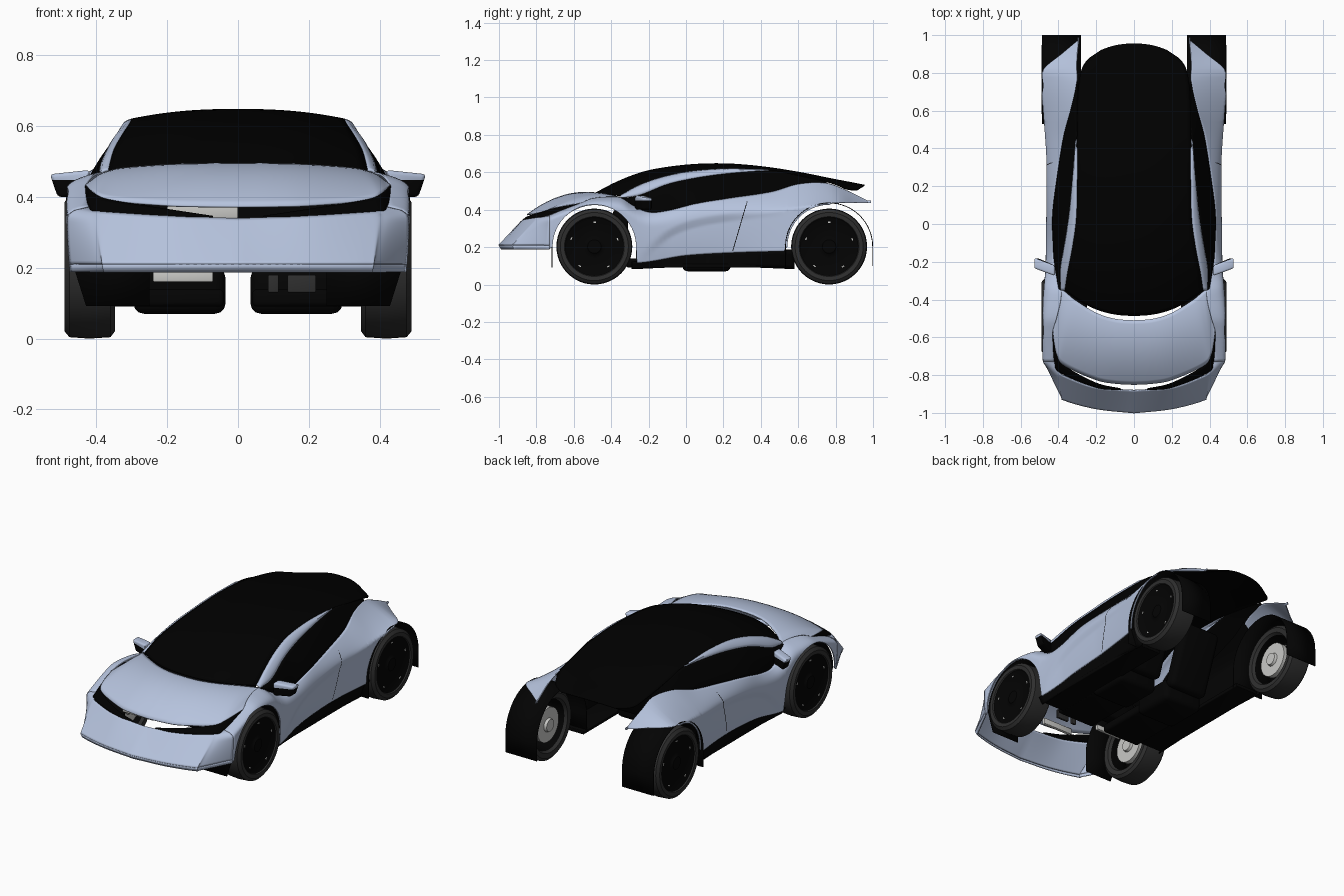
import bpy, bmesh, math
from mathutils import Matrix, Vector

if "Cube" in bpy.data.objects:
    bpy.data.objects.remove(bpy.data.objects["Cube"])


def material(name, *rgb):
    m = bpy.data.materials.new(name)
    m.use_nodes = True
    m.diffuse_color = (*rgb, 1)
    m.node_tree.nodes["Principled BSDF"].inputs["Base Color"].default_value = (*rgb, 1)
    return m


BLUE = material("pale_blue_paint", .47, .55, .73)
GLASS = material("black_glass", 0, 0, 0)
TRIM = material("black_trim", .001, .001, .001)
RUBBER = material("tyre_rubber", .028, .028, .028)
SILVER = material("silver_metal", .58, .58, .56)


def finish(name, bm, mats, mirror=True, thick=0, angle=35):
    """Turn a bmesh into a smooth object, mirrored across the centre line."""
    bmesh.ops.recalc_face_normals(bm, faces=bm.faces)
    me = bpy.data.meshes.new(name)
    bm.to_mesh(me)
    bm.free()
    ob = bpy.data.objects.new(name, me)
    bpy.context.collection.objects.link(ob)
    for m in mats:
        me.materials.append(m)
    bpy.ops.object.select_all(action='DESELECT')
    ob.select_set(True)
    bpy.context.view_layer.objects.active = ob
    bpy.ops.object.shade_smooth_by_angle(angle=math.radians(angle))
    if mirror:
        mod = ob.modifiers.new("mirror", 'MIRROR')
        mod.use_clip = True
    if thick:
        mod = ob.modifiers.new("thickness", 'SOLIDIFY')
        mod.thickness, mod.offset = thick, 0
    return ob


def spline(rows, t):
    """Smooth lookup: the first value of each row is the key."""
    t = min(max(t, rows[0][0]), rows[-1][0])
    i = max(k for k in range(len(rows) - 1) if rows[k][0] <= t)
    a, b = rows[i], rows[i + 1]
    p, q = rows[max(i - 1, 0)], rows[min(i + 2, len(rows) - 1)]
    h = b[0] - a[0]
    s = (t - a[0]) / h
    out = []
    for k in range(1, len(a)):
        ma = (b[k] - p[k]) / (b[0] - p[0]) * h
        mb = (q[k] - a[k]) / (q[0] - a[0]) * h
        out.append(a[k] * (1 + 2 * s) * (1 - s) ** 2 + ma * s * (1 - s) ** 2
                   + b[k] * s * s * (3 - 2 * s) + mb * s * s * (s - 1))
    return out


def rail(pts, n=40):
    rows = [(i, *p) for i, p in enumerate(pts)]
    return [Vector(spline(rows, i * (len(pts) - 1) / (n - 1))) for i in range(n)]


def skin(name, grid, mat, **kw):
    """Quad surface through a grid of points."""
    bm = bmesh.new()
    v = [[bm.verts.new(p) for p in row] for row in grid]
    for r, s in zip(v, v[1:]):
        for i in range(len(r) - 1):
            bm.faces.new((r[i], r[i + 1], s[i + 1], s[i]))
    bmesh.ops.remove_doubles(bm, verts=bm.verts, dist=.0003)
    return finish(name, bm, [mat], **kw)


def loft(name, a, b, mat, rows=10, push=None, thick=.006):
    grid = []
    for j in range(rows + 1):
        v = j / rows
        grid.append([p.lerp(q, v) + Vector(push(i / (len(a) - 1), v) if push else (0, 0, 0))
                     for i, (p, q) in enumerate(zip(a, b))])
    return skin(name, grid, mat, thick=thick)


def box(name, centre, size, mat, tilt=0, bevel=.015, mirror=True):
    bm = bmesh.new()
    m = Matrix.Translation(centre) @ Matrix.Rotation(tilt, 4, 'X') @ Matrix.Diagonal((*size, 1))
    bmesh.ops.create_cube(bm, size=1, matrix=m)
    bmesh.ops.bevel(bm, geom=bm.edges[:], offset=bevel, segments=3, affect='EDGES', profile=.5)
    return finish(name, bm, [mat], mirror=mirror)


def lathe(name, y, profile, mat, segs=48):
    """Spin an (x, radius) profile about the axle."""
    grid = [[(x, y + r * math.cos(k * math.tau / segs), AXLE + r * math.sin(k * math.tau / segs))
             for k in range(segs + 1)] for x, r in profile]
    return skin(name, grid, mat)


FRONT, REAR, AXLE, ARCH = -.49, .765, .203, .223

# Side panels: y with (x, z) of the top edge, the widest line and the bottom edge
top = [(-.73, .42, .37), (-.65, .425, .40), (-.57, .43, .43), (-.5, .41, .458), (-.4, .387, .467),
       (-.34, .385, .46), (-.29, .40, .425), (-.2, .42, .386), (-.1, .427, .393), (.05, .43, .43),
       (.22, .41, .458), (.46, .372, .495), (.6, .335, .535), (.75, .303, .54), (.85, .303, .505),
       (.97, .293, .447)]
wide = [(-.73, .48, .33), (-.6, .482, .38), (-.49, .485, .4), (-.35, .475, .38), (-.2, .465, .3),
        (.2, .462, .36), (.4, .466, .38), (.6, .478, .41), (.75, .488, .43), (.82, .475, .438),
        (.9, .38, .438), (.97, .296, .438)]
low = [(-.73, .472, .19), (-.3, .455, .115), (0, .448, .155), (.3, .452, .172), (.6, .475, .18), (.8, .48, .2)]
crease = [(-.24, .15), (-.17, .23), (-.08, .30), (.05, .35), (.25, .385), (.6, .42)]
fullness = [(-.73, 4), (-.5, 3.5), (0, 2.5), (.35, 1.6), (.6, 1), (.97, 1)]


def side_x(y, z):
    (xt, zt), (xs, zs), (xb, zb) = spline(top, y), spline(wide, y), spline(low, y)
    fade = min(1, max(0, (y + .25) / .15)) * min(1, max(0, (.56 - y) / .35))
    dip = .012 * fade * min(1, max(0, (spline(crease, y)[0] - z) / .045))
    if z > zs:
        return xs - (xs - xt) * min(1, (z - zs) / max(zt - zs, .005)) ** spline(fullness, y)[0] - dip
    return xs - (xs - xb) * ((zs - z) / (zs - zb)) ** 2 - dip


def bottom_z(y):
    if y > REAR:
        return .435
    z = spline(low, y)[1]
    for c in (FRONT, REAR):
        if abs(y - c) < ARCH:
            z = max(z, AXLE + math.sqrt(ARCH ** 2 - (y - c) ** 2))
    return z


def panel_rows(ys, inset=0):
    grid = []
    for y in ys:
        zt = spline(top, y)[1]
        zb = min(bottom_z(y), zt - .003)
        grid.append([(side_x(y, z) - inset, y, z) for z in (zt + (zb - zt) * k / 30 for k in range(31))])
    return grid


stations = {round(-.73 + 1.7 * i / 80, 4) for i in range(81)}
for c in (FRONT, REAR):
    stations |= {round(c + ARCH * math.cos(math.pi * k / 40), 4) for k in range(41)}
skin("side_panel", panel_rows(sorted(stations)), BLUE, thick=.006)
skin("door_lining", panel_rows([y for y in sorted(stations) if -.27 < y < .56], .016), TRIM)

# Door seam
seam = [(.25 + .08 * k / 20, .18 + .275 * k / 20) for k in range(21)]
skin("door_seam", [[(side_x(y, z) + .004, y + d, z) for y, z in seam] for d in (-.002, .002)], TRIM)

# Front bumper, headlights and bonnet
brow = rail([(0, -.88, .338), (.2, -.865, .345), (.37, -.803, .356), (.397, -.775, .36), (.42, -.73, .37)])
lip = rail([(0, -1, .21), (.2, -.978, .21), (.365, -.934, .21), (.388, -.905, .21), (.474, -.73, .21)])
under = rail([(0, -.985, .188), (.2, -.965, .188), (.36, -.925, .188), (.385, -.895, .188), (.472, -.73, .188)])


def meet_panel(u, v):
    """Bend the bumper end to follow the edge of the side panel."""
    gap = side_x(-.73, .37 - .16 * v) - (.42 + .054 * v)
    return gap * max(0, u * 2 - 1) ** 1.5, 0, 0


loft("front_bumper", brow, lip, BLUE, rows=16, push=meet_panel)
loft("bumper_lip", lip, under, BLUE, rows=2)
lamp_out = rail([(.07, -.878, .34), (.2, -.865, .345), (.385, -.79, .358), (.42, -.73, .37), (.43, -.57, .432)])
lamp_in = rail([(.07, -.872, .344), (.2, -.842, .364), (.36, -.757, .39), (.402, -.70, .408), (.43, -.57, .432)])
loft("headlight", lamp_out, lamp_in, GLASS, rows=4)
nose = rail([(0, -.85, .372), (.1, -.844, .373), (.2, -.825, .376), (.36, -.755, .39), (.405, -.70, .41),
             (.43, -.57, .432)])
cowl = rail([(0, -.51, .492), (.1, -.502, .491), (.2, -.47, .488), (.31, -.403, .478), (.36, -.362, .468),
             (.385, -.345, .465)])
loft("bonnet", nose, cowl, BLUE, rows=16,
     push=lambda u, v: (0, 0, .14 * v * (1 - v) * (1 - u ** 4)))
box("lamp_unit", (-.1, -.79, .357), (.2, .02, .036), SILVER, bevel=.004, mirror=False)

# Windscreen, roof and tail in one glass dome
spine = rail([(0, -.485, .488), (0, -.35, .556), (0, -.2, .608), (0, 0, .638), (0, .2, .645),
              (0, .4, .63), (0, .6, .60), (0, .78, .564), (0, .88, .545), (0, .955, .53)], 60)
edge_pts = [(.365, -.35, .475), (.35, -.25, .53), (.325, -.12, .575), (.305, .03, .605), (.30, .22, .618),
            (.30, .4, .612), (.30, .58, .585), (.288, .77, .545), (.253, .86, .51), (.175, .918, .505)]
dome = [[(b.x * u, a.y + (b.y - a.y) * u ** 2.3, a.z + (b.z - a.z) * u ** 2.4) for u in (k / 14 for k in range(15))]
        for a, b in zip(spine, rail(edge_pts, 60))]
skin("glass_roof", dome, GLASS, thick=.006)

# Roof rails and side glass
rail_low = [(.385, -.35, .462), (.388, -.24, .48), (.365, -.1, .535), (.342, .05, .568), (.325, .22, .592),
            (.303, .45, .61)]
loft("roof_rail", rail(edge_pts[:6]), rail(rail_low), BLUE, rows=4,
     push=lambda u, v: (.008 * math.sin(math.pi * v), 0, .003 * math.sin(math.pi * v)))
belt = [(x, y, z) for y, x, z in top[5:14]]
glass_top = [rail_low[0], (.388, -.3, .465)] + rail_low[1:] + [(.30, .6, .58), (.295, .75, .548)]
loft("side_glass", rail(glass_top), rail(belt), GLASS,
     push=lambda u, v: (.012 * math.sin(math.pi * v) * (1 - u), 0, 0))

# Sills
sill_y = [-.29 + .87 * k / 30 for k in range(31)]
loft("sill", [Vector((side_x(y, spline(low, y)[1]) - .006, y, spline(low, y)[1] + .008)) for y in sill_y],
     [Vector((.425, y, .083 + .012 * math.sin(math.pi * k / 30))) for k, y in enumerate(sill_y)], TRIM, rows=4)

# Wheels, with brake discs showing on the inner side
for label, y in (("front", FRONT), ("rear", REAR)):
    lathe(label + "_tyre", y, [(.365, .145), (.35, .155), (.347, .182), (.36, .199), (.42, .203), (.476, .199),
                               (.49, .182), (.488, .16), (.478, .155)], RUBBER)
    lathe(label + "_rim", y, [(.365, .145), (.43, .14), (.47, .152), (.483, .16), (.476, .148), (.466, .06),
                              (.47, .042), (.476, .036), (.476, 0)], TRIM)
    lathe(label + "_brake_disc", y, [(.40, .1), (.37, .1), (.37, .04), (.355, .035), (.355, 0)], SILVER)
    bm = bmesh.new()
    for k in range(5):
        turn = Matrix.Translation((.474, y, AXLE)) @ Matrix.Rotation(k * math.tau / 5 + .3, 4, 'X')
        bmesh.ops.create_cube(bm, size=1, matrix=turn @ Matrix.Translation((0, .13, 0))
                              @ Matrix.Diagonal((.006, .006, .014, 1)))
    finish(label + "_rim_inserts", bm, [SILVER])

# Wheel arch liners
for label, c, x0, x1, r in (("front", FRONT, .25, .464, .226), ("rear", REAR, .28, .486, .233)):
    arc = [(c - r, .092)] + [(c - r * math.cos(math.pi * k / 32), AXLE + r * math.sin(math.pi * k / 32))
                             for k in range(33)] + [(c + r, .1)]
    skin(label + "_arch_liner", [[(x - (.035 if z < .15 and x > .4 and c < 0 else 0), y, z) for y, z in arc]
                                 for x in (x0, x1)], TRIM, thick=.004)

# Door mirrors: swept wedge with painted cap and black underside
bm = bmesh.new()
bmesh.ops.create_cube(bm, size=1, matrix=Matrix.Translation((.475, -.232, .438)) @ Matrix.Diagonal((.112, .055, .076, 1)))
for v in bm.verts:
    if v.co.x > .475:
        v.co.y += .025
        v.co.x -= .022 if v.co.z < .438 else 0
        v.co.z -= .012 if v.co.z > .438 else 0
    else:
        v.co.y -= .015
bmesh.ops.bevel(bm, geom=bm.edges[:], offset=.01, segments=3, affect='EDGES', profile=.5)
bmesh.ops.bisect_plane(bm, geom=bm.verts[:] + bm.edges[:] + bm.faces[:], plane_co=(.475, 0, .448), plane_no=(0, 0, 1))
for f in bm.faces:
    f.material_index = 0 if f.calc_center_median().z > .448 else 1
finish("door_mirror", bm, [BLUE, TRIM])

# Cabin: seats, footwells, side floors, dashboard and pedals
box("seat_cushion", (.165, .11, .135), (.26, .26, .13), TRIM, bevel=.03)
box("seat_back", (.165, .31, .32), (.25, .08, .38), TRIM, tilt=-.35, bevel=.03)
box("footwell", (.165, -.16, .115), (.25, .32, .05), TRIM)
box("side_floor", (.355, .14, .10), (.15, .84, .02), TRIM, bevel=.004)
box("dashboard", (0, -.35, .305), (.68, .08, .19), TRIM, mirror=False)
box("pedal_plate", (-.155, -.41, .175), (.17, .02, .03), SILVER, bevel=.004, mirror=False)
for x, w in ((.10, .03), (.18, .08)):
    box("pedal", (x, -.41, .155), (w, .015, .05), RUBBER, bevel=.004, mirror=False)
